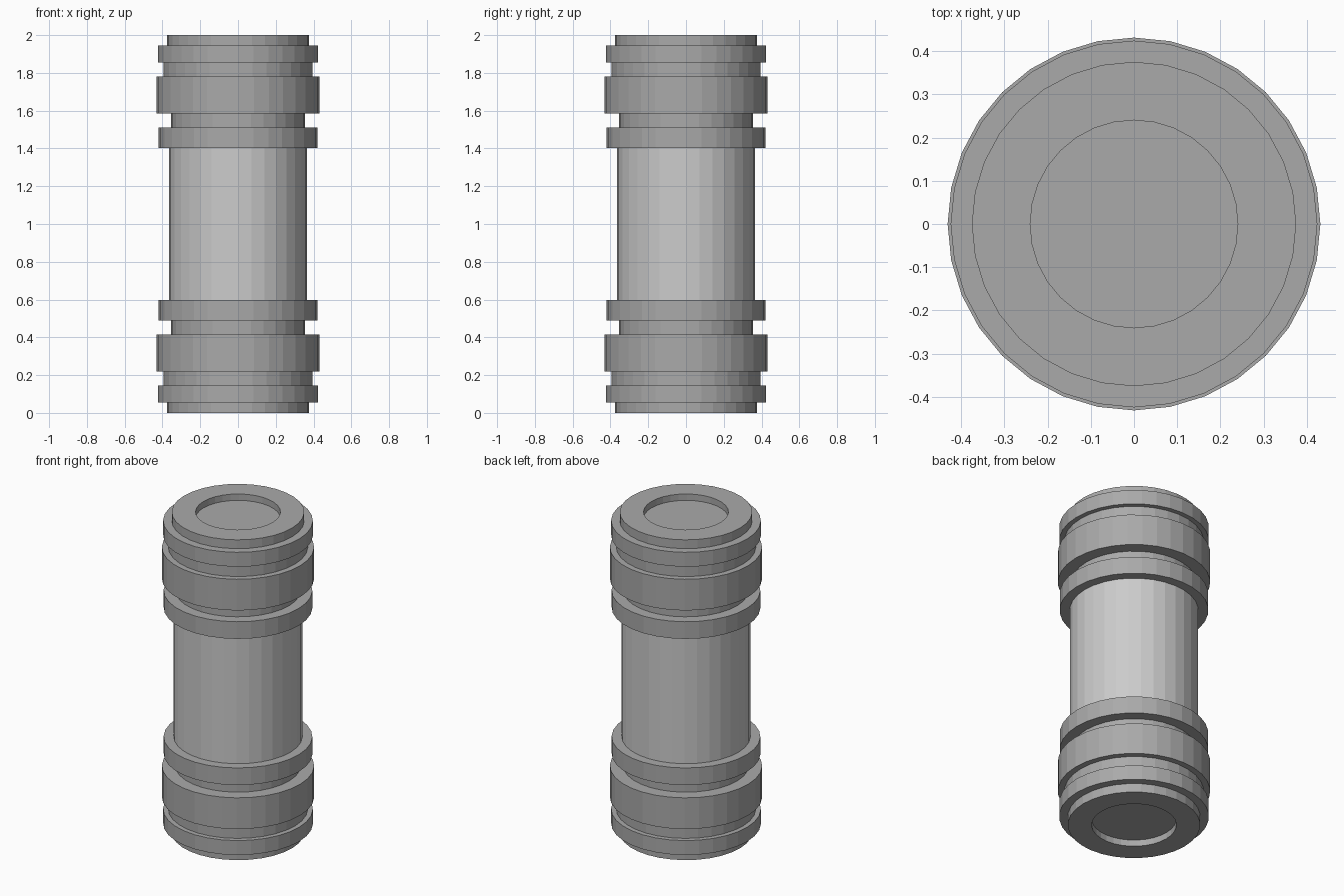
import bpy, bmesh, math

if "Cube" in bpy.data.objects:
    bpy.data.objects.remove(bpy.data.objects["Cube"])

SIDES = 32
TUBE_R = 0.364


def lathe(name, profile, flip=False, material=None):
    """Revolve (radius, z) points around z; radius 0 becomes a single pole."""
    bm = bmesh.new()
    rings = []
    for r, z in profile:
        if flip:
            z = 2 - z
        if r == 0:
            rings.append([bm.verts.new((0, 0, z))])
        else:
            rings.append([bm.verts.new((r * math.cos(2 * math.pi * i / SIDES),
                                        r * math.sin(2 * math.pi * i / SIDES), z))
                          for i in range(SIDES)])
    for a, b in zip(rings, rings[1:]):
        if len(a) == 1:
            bm.faces.new(b)          # flat disc at the pole
            bm.verts.remove(a[0])
            continue
        for i in range(SIDES):
            j = (i + 1) % SIDES
            f = (a[i], a[j], b[j], b[i])
            bm.faces.new(f)
    bmesh.ops.recalc_face_normals(bm, faces=bm.faces)
    mesh = bpy.data.meshes.new(name)
    bm.to_mesh(mesh)
    bm.free()
    obj = bpy.data.objects.new(name, mesh)
    bpy.context.collection.objects.link(obj)
    if material:
        mesh.materials.append(material)
    return obj


dark = bpy.data.materials.new("dark_grey")
dark.diffuse_color = (0.4, 0.4, 0.4, 1)
dark.use_nodes = True
dark.node_tree.nodes["Principled BSDF"].inputs["Base Color"].default_value = dark.diffuse_color

# Stepped end cap: recessed end, then (radius, z start, z end) bands
bands = [(0.375, 0.0, 0.055), (0.424, 0.055, 0.145), (0.395, 0.145, 0.22),
         (0.431, 0.22, 0.415), (0.355, 0.415, 0.49), (0.421, 0.49, 0.597)]
cap = [(0, 0.04), (0.24, 0.04), (0.24, 0.0)]
for r, z0, z1 in bands:
    cap += [(r, z0), (r, z1)]
cap.append((TUBE_R, 0.597))

lathe("bottom_cap", cap, material=dark)
lathe("top_cap", cap, flip=True, material=dark)

# Central cylinder between the caps
tube = lathe("middle_tube", [(TUBE_R, 0.597), (TUBE_R, 1.403)])
for p in tube.data.polygons:
    if p.normal.dot(p.center - p.center.project((p.normal.orthogonal()))) < 0:
        tube.data.flip_normals()
        break
